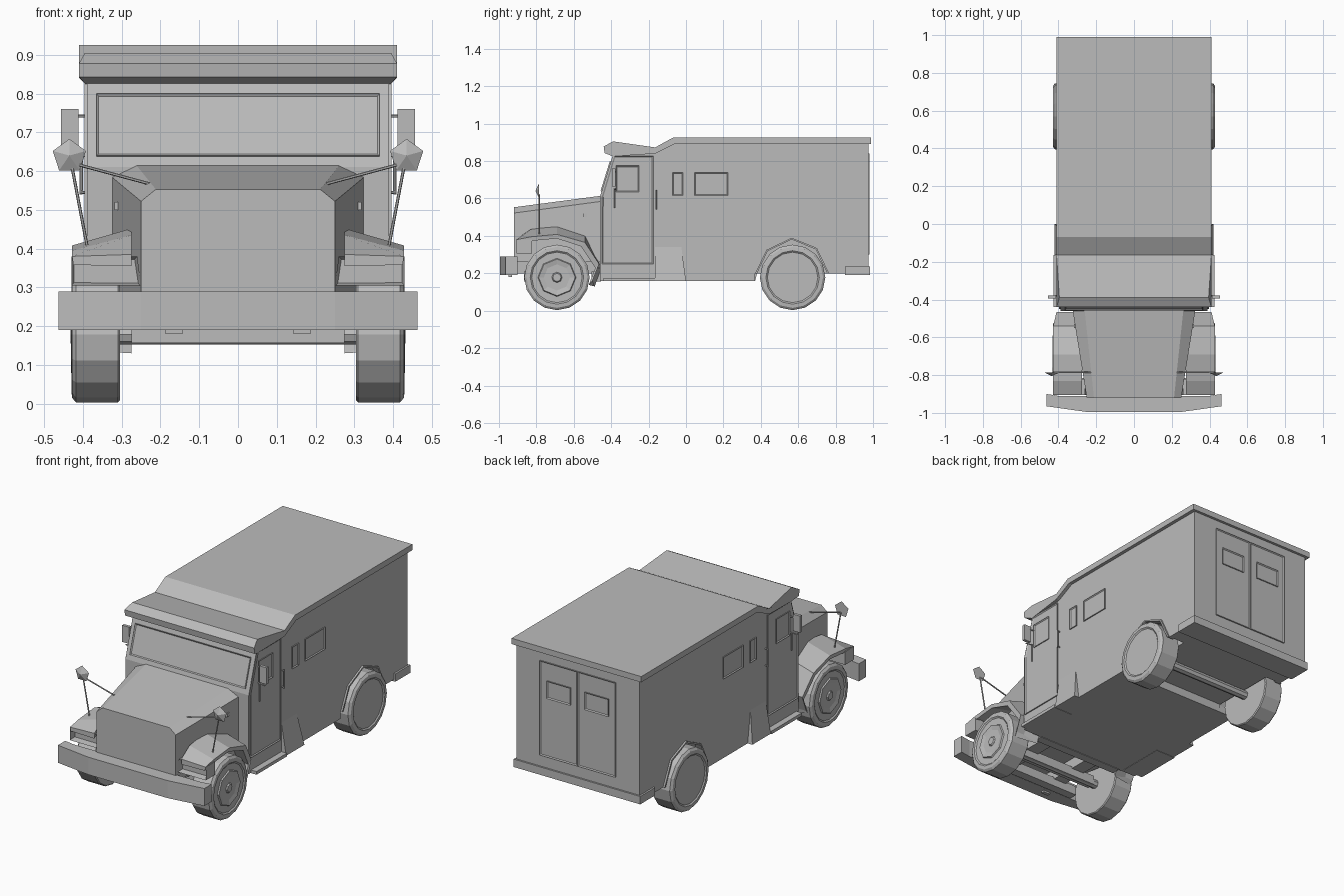
import bpy, bmesh, math
from mathutils import Vector

cube = bpy.data.objects.get("Cube")
if cube:
    bpy.data.objects.remove(cube, do_unlink=True)

GREY = (0.5, 0.5, 0.5, 1.0)
paint = bpy.data.materials.new("plain_grey")
paint.use_nodes = True
paint.diffuse_color = GREY
paint.node_tree.nodes["Principled BSDF"].inputs["Base Color"].default_value = GREY


def finish(name, bm, mirror=False):
    """Turn a bmesh into an object, optionally mirrored to the other side."""
    bmesh.ops.recalc_face_normals(bm, faces=bm.faces)
    mesh = bpy.data.meshes.new(name)
    bm.to_mesh(mesh)
    bm.free()
    mesh.materials.append(paint)
    obj = bpy.data.objects.new(name, mesh)
    bpy.context.collection.objects.link(obj)
    if mirror:
        mod = obj.modifiers.new("other_side", 'MIRROR')
        mod.use_mirror_merge = False
    return obj


def loft(name, rings, mirror=False):
    """Skin a row of equal sized rings and cap both ends."""
    bm = bmesh.new()
    rows = [[bm.verts.new(p) for p in ring] for ring in rings]
    n = len(rows[0])
    for a, b in zip(rows, rows[1:]):
        for i in range(n):
            j = (i + 1) % n
            bm.faces.new((a[i], a[j], b[j], b[i]))
    bm.faces.new(rows[0])
    bm.faces.new(rows[-1])
    return finish(name, bm, mirror)


def side_prism(name, profile, x0, x1, mirror=False):
    """Extrude a (y, z) profile across x."""
    return loft(name, [[(x, y, z) for y, z in profile] for x in (x0, x1)], mirror)


def box(name, x, y, z, mirror=False):
    side_prism(name, [(y[0], z[0]), (y[1], z[0]), (y[1], z[1]), (y[0], z[1])], *x, mirror)


def panel(name, pts, out, thick=0.006, rim=0.008, depth=-0.005, mirror=False):
    """A raised plate with a rim and a sunken centre."""
    bm = bmesh.new()
    shift = Vector(out).normalized() * thick
    back = [bm.verts.new(Vector(p) - shift * 0.5) for p in pts]
    front = [bm.verts.new(Vector(p) + shift) for p in pts]
    n = len(pts)
    for i in range(n):
        j = (i + 1) % n
        bm.faces.new((back[i], back[j], front[j], front[i]))
    face = bm.faces.new(front)
    bm.faces.new(back)
    bmesh.ops.recalc_face_normals(bm, faces=bm.faces)
    bmesh.ops.inset_region(bm, faces=[face], thickness=rim, depth=depth)
    return finish(name, bm, mirror)


def side_panel(name, y, z, **kw):
    pts = [(SIDE, y[0], z[0]), (SIDE, y[1], z[0]), (SIDE, y[1], z[1]), (SIDE, y[0], z[1])]
    panel(name, pts, (1, 0, 0), mirror=True, **kw)


def rod(name, a, b, r=0.004):
    a, b = Vector(a), Vector(b)
    bm = bmesh.new()
    bmesh.ops.create_cone(bm, cap_ends=True, segments=6, radius1=r, radius2=r, depth=(b - a).length)
    turn = (b - a).to_track_quat('Z', 'Y').to_matrix().to_4x4()
    bmesh.ops.transform(bm, matrix=turn, verts=bm.verts)
    bmesh.ops.translate(bm, vec=(a + b) / 2, verts=bm.verts)
    finish(name, bm, True)


def lathe(name, y, z, steps, sides):
    """Rings of (x, radius) around a sideways axle."""
    turn = [2 * math.pi * i / sides for i in range(sides)]
    loft(name, [[(x, y + r * math.sin(t), z + r * math.cos(t)) for t in turn] for x, r in steps], True)


# Body: a core between the wheels and side walls with the rear arches
SIDE = 0.39
upper = [(0.975, 0.2), (0.975, 0.895), (-0.06, 0.895), (-0.16, 0.85), (-0.39, 0.835),
         (-0.46, 0.61), (-0.46, 0.16)]
side_prism("body_core", upper + [(0.37, 0.16), (0.38, 0.2)], -0.29, 0.29)
arch = [(0.37, 0.16), (0.37, 0.2), (0.43, 0.325), (0.565, 0.39), (0.7, 0.335), (0.765, 0.2)]
side_prism("body_side", upper + arch, 0.28, SIDE, True)
lip = arch[1:] + [(y * 0.95 + 0.0283, z * 0.95 + 0.01) for y, z in reversed(arch[1:])]
side_prism("arch_lip", lip, 0.36, 0.4, True)
box("rear_sill", (-0.4, 0.4), (0.85, 0.985), (0.19, 0.235))

# Flared lower skirt and step beneath the door
wedge = [(0.36, 0.16), (0.42, 0.16), (SIDE, 0.34), (0.36, 0.34)]
loft("side_skirt", [[(x, y if z > 0.2 else yb, z) for x, z in wedge]
                    for y, yb in ((-0.165, -0.165), (-0.025, 0.0))], True)
box("door_step", (0.3, 0.425), (-0.44, -0.165), (0.158, 0.176), True)

# Roof with a dropped visor over the cab
roof = [(0.99, 0.892), (0.99, 0.925), (-0.07, 0.925), (-0.165, 0.873), (-0.39, 0.905),
        (-0.44, 0.878), (-0.435, 0.843), (-0.39, 0.825), (-0.165, 0.84), (-0.06, 0.892)]
loft("roof", [[(s * (0.395 if y < -0.3 and z in (0.905, 0.825) else 0.41), y, z)
               for y, z in roof] for s in (-1, 1)])

# Windscreen on the sloped cab front
slope = lambda z: -0.46 + (z - 0.61) * 0.311
panel("windscreen", [(x, slope(z), z) for x, z in
                     ((-0.365, 0.638), (0.365, 0.638), (0.365, 0.798), (-0.365, 0.798))],
      (0, -0.955, 0.3))

# Cab doors, windows and handles
door = [(-0.45, 0.25), (-0.175, 0.25), (-0.175, 0.828), (-0.383, 0.828), (-0.45, 0.61)]
panel("cab_door", [(SIDE, y, z) for y, z in door], (1, 0, 0), mirror=True)
side_panel("door_window", (-0.375, -0.25), (0.635, 0.775))
side_panel("slot_window", (-0.072, -0.015), (0.615, 0.74))
side_panel("side_window", (0.045, 0.225), (0.615, 0.74))
rod("door_handle", (0.405, -0.16, 0.54), (0.405, -0.16, 0.645))
for z in (0.545, 0.64):
    rod("handle_mount", (0.385, -0.16, z), (0.408, -0.16, z))

# Rear doors with windows
BACK = 0.975
for name, x, z in (("rear_door", (0.002, 0.24), (0.3, 0.84)),
                   ("rear_window", (0.045, 0.195), (0.635, 0.735))):
    panel(name, [(x[0], BACK, z[0]), (x[1], BACK, z[0]), (x[1], BACK, z[1]), (x[0], BACK, z[1])],
          (0, 1, 0), mirror=True)

# Hood widening toward the cab
def hood_ring(y, half, flat, low, shoulder, top):
    right = [(half, low), (half, shoulder), (flat, top)]
    ring = right + [(-x, z) for x, z in reversed(right)]
    return [(x, y, z) for x, z in ring]


loft("hood", [hood_ring(-0.92, 0.25, 0.212, 0.26, 0.522, 0.553),
              hood_ring(-0.45, 0.326, 0.262, 0.26, 0.585, 0.615)])
box("hood_vent", (0.28, 0.318), (-0.55, -0.53), (0.5, 0.52), True)

# Front fenders with sunken headlight boxes
crest = [(-0.905, 0.38, 0.385), (-0.83, 0.395, 0.435), (-0.69, 0.408, 0.452),
         (-0.54, 0.365, 0.41), (-0.465, 0.25, 0.26), (-0.5, 0.16, 0.16)]
loft("front_fender", [[(0.428 if y < -0.5 else 0.41, y, zo), (0.275, y, zi),
                       (0.275, y + 0.012 * (y > -0.6), zi - 0.03),
                       (0.425 if y < -0.5 else 0.405, y - 0.02 * (y > -0.6), zo - 0.022)]
                      for y, zo, zi in crest], True)
panel("headlight_box", [(0.25, -0.85, 0.305), (0.43, -0.85, 0.305), (0.43, -0.85, 0.38),
                        (0.26, -0.85, 0.38)], (0, -1, 0), thick=0.055, rim=0.01, depth=-0.035, mirror=True)

# Bumper with angled ends, tabs and frame members
plan = [(0.25, -0.995), (0.463, -0.965), (0.463, -0.9), (0.4, -0.91)]
plan += [(-x, y) for x, y in reversed(plan)]
loft("front_bumper", [[(x, y, z) for x, y in plan] for z in (0.19, 0.29)])
box("bumper_tab", (0.143, 0.187), (-0.95, -0.93), (0.18, 0.2), True)
box("frame_rail", (0.12, 0.2), (-0.93, -0.45), (0.2, 0.27), True)
for y in (-0.84, -0.69, -0.48):
    box("cross_member", (-0.275, 0.275), (y - 0.025, y + 0.025), (0.157, 0.21))

# Wheels: plain at the rear, dished hubs at the front
tyre = [(0.305, 0.17), (0.31, 0.175), (0.418, 0.175), (0.428, 0.163)]
for name, y in (("front_wheel", -0.69), ("rear_wheel", 0.57)):
    lathe(name, y, 0.178, tyre + [(0.43, 0.143), (0.424, 0.135)], 16)
lathe("front_hub", -0.69, 0.178, [(0.42, 0.105), (0.431, 0.098), (0.425, 0.07), (0.425, 0.028),
                                  (0.432, 0.022)], 8)
lathe("axle", -0.69, 0.178, [(0.0, 0.025), (0.31, 0.025)], 8)
lathe("rear_axle", 0.57, 0.178, [(0.0, 0.025), (0.31, 0.025)], 8)

# Door mirrors on two arms
box("door_mirror", (0.412, 0.456), (-0.395, -0.378), (0.665, 0.76), True)
for z in (0.742, 0.65):
    rod("mirror_arm", (0.385, -0.375, z), (0.44, -0.385, z))
rod("grab_rail", (0.403, -0.38, 0.55), (0.403, -0.38, 0.65))

# Five-sided fender mirrors on braced posts
bm = bmesh.new()
rim = [bm.verts.new((0.435 + 0.045 * math.sin(t), -0.785, 0.638 + 0.045 * math.cos(t)))
       for t in (2 * math.pi * i / 5 for i in range(5))]
tip = bm.verts.new((0.435, -0.805, 0.64))
for i in range(5):
    bm.faces.new((rim[i], rim[(i + 1) % 5], tip))
bm.faces.new(rim)
finish("fender_mirror", bm, True)
rod("mirror_post", (0.43, -0.785, 0.62), (0.39, -0.785, 0.41))
rod("mirror_brace", (0.425, -0.785, 0.62), (0.22, -0.785, 0.565))
